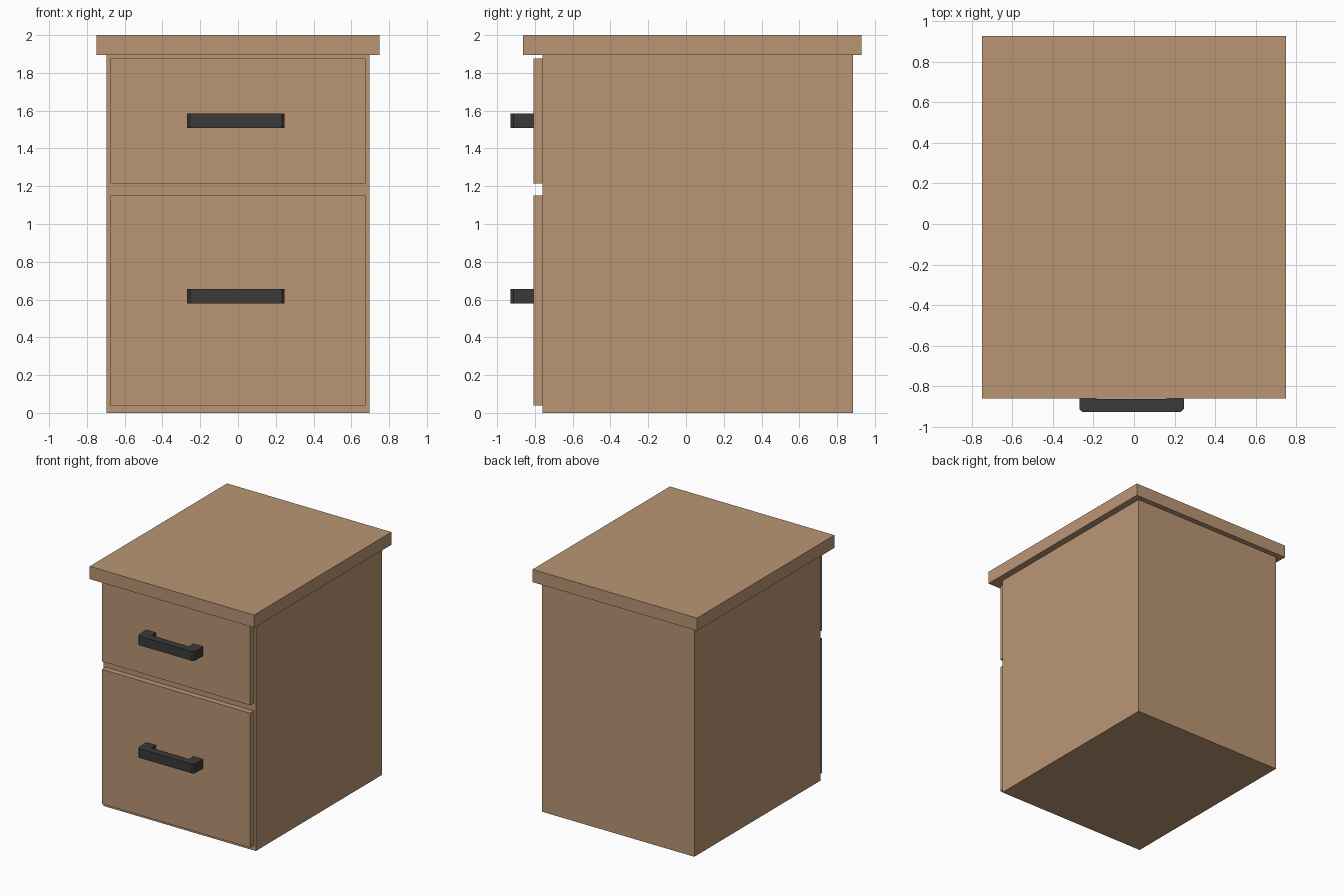
import bpy

if "Cube" in bpy.data.objects:
    bpy.data.objects.remove(bpy.data.objects["Cube"])

def material(name, color):
    m = bpy.data.materials.new(name)
    m.diffuse_color = (*color, 1)
    m.use_nodes = True
    m.node_tree.nodes["Principled BSDF"].inputs["Base Color"].default_value = m.diffuse_color
    return m

wood = material("warm_wood", (0.49, 0.305, 0.175))
dark = material("dark_metal", (0.042, 0.042, 0.043))

def add_mesh(name, verts, faces, mat):
    me = bpy.data.meshes.new(name)
    me.from_pydata(verts, [], faces)
    me.materials.append(mat)
    ob = bpy.data.objects.new(name, me)
    bpy.context.collection.objects.link(ob)
    return ob

def prism(name, outline, z0, z1, mat):
    """Extrude a counter-clockwise xy outline from z0 to z1."""
    n = len(outline)
    verts = [(x, y, z) for z in (z0, z1) for x, y in outline]
    faces = [tuple(reversed(range(n))), tuple(range(n, 2 * n))]
    faces += [(i, (i + 1) % n, n + (i + 1) % n, n + i) for i in range(n)]
    return add_mesh(name, verts, faces, mat)

def box(name, x0, x1, y0, y1, z0, z1, mat):
    return prism(name, [(x0, y0), (x1, y0), (x1, y1), (x0, y1)], z0, z1, mat)

# Cabinet carcass and overhanging top
box("cabinet_body", -0.695, 0.695, -0.76, 0.884, 0, 1.895, wood)
box("top_board", -0.75, 0.75, -0.862, 0.928, 1.895, 2.0, wood)

# Drawer fronts, each with a chamfered U-shaped pull
FRONT = -0.808
L, R, POST, CH = -0.27, 0.247, 0.086, 0.015
OUT, INNER = -0.928, -0.865
pull = [(L, FRONT), (L, OUT + CH), (L + CH, OUT), (R - CH, OUT), (R, OUT + CH),
        (R, FRONT), (R - POST, FRONT), (R - POST, INNER),
        (L + POST, INNER), (L + POST, FRONT)]
for label, z0, z1, h0, h1 in (("lower", 0.04, 1.15, 0.58, 0.656),
                              ("upper", 1.215, 1.875, 1.508, 1.584)):
    box(label + "_drawer_front", -0.676, 0.676, FRONT, -0.76, z0, z1, wood)
    prism(label + "_drawer_handle", pull, h0, h1, dark)
